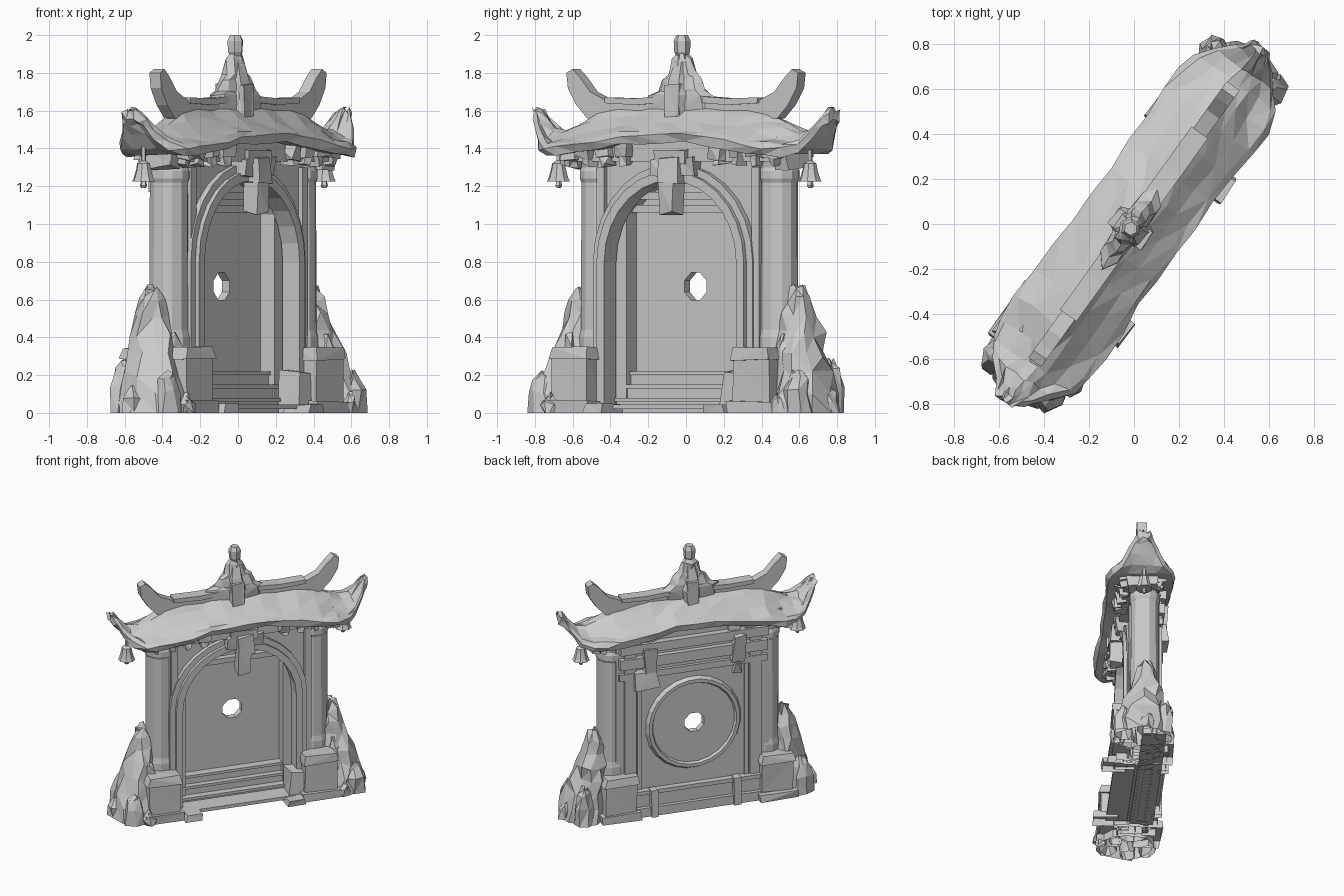
import bpy, bmesh, math, random
from mathutils import Matrix, Vector

random.seed(4)
if "Cube" in bpy.data.objects:
    bpy.data.objects.remove(bpy.data.objects["Cube"], do_unlink=True)

TURN = Matrix.Rotation(math.radians(54.3), 4, 'Z')   # the gate stands diagonally

stone = bpy.data.materials.new("grey_stone")
stone.use_nodes = True
GREY = (0.6, 0.6, 0.6, 1)
stone.diffuse_color = GREY
stone.node_tree.nodes["Principled BSDF"].inputs["Base Color"].default_value = GREY


def finish(name, bm, jitter=0.0):
    """Turn a bmesh built in gate space into a placed object, open where it meets the ground."""
    for v in bm.verts:
        lift = v.co.z > 1e-4
        v.co += Vector([random.uniform(-jitter, jitter) for _ in range(3)])
        v.co.z = max(v.co.z, 0) if lift else 0
    bmesh.ops.recalc_face_normals(bm, faces=bm.faces[:])
    ground = [f for f in bm.faces if all(v.co.z < 1e-4 for v in f.verts)]
    bmesh.ops.delete(bm, geom=ground, context='FACES_ONLY')
    if jitter:
        bmesh.ops.triangulate(bm, faces=bm.faces[:])
    bm.transform(TURN)
    mesh = bpy.data.meshes.new(name)
    bm.to_mesh(mesh)
    bm.free()
    mesh.materials.append(stone)
    obj = bpy.data.objects.new(name, mesh)
    bpy.context.collection.objects.link(obj)
    return obj


def loft(name, rings, jitter=0.0, cap=True, loop=False):
    """Skin a list of closed rings of points."""
    bm = bmesh.new()
    rows = [[bm.verts.new(p) for p in ring] for ring in rings]
    pairs = list(zip(rows, rows[1:])) + ([(rows[-1], rows[0])] if loop else [])
    for a, b in pairs:
        for i in range(len(a)):
            j = (i + 1) % len(a)
            bm.faces.new((a[i], a[j], b[j], b[i]))
    if cap:
        bm.faces.new(rows[0])
        bm.faces.new(rows[-1])
    return finish(name, bm, jitter)


def prism(name, outline, y0, y1):
    """Extrude an x-z outline through the depth of the gate."""
    return loft(name, [[(x, y, z) for x, z in outline] for y in (y0, y1)])


def mirrored(half):
    return half + [(-x, z) for x, z in reversed(half) if abs(x) > 1e-4]


def box(name, x, y, z, jitter=0.0, taper=1.0):
    """Box from (min, max) ranges, with an optional narrower top."""
    cx, cy = sum(x) / 2, sum(y) / 2
    rings = []
    for h, k in ((z[0], 1), (z[1], taper)):
        rings.append([(cx + (px - cx) * k, cy + (py - cy) * k, h)
                      for px, py in ((x[0], y[0]), (x[1], y[0]), (x[1], y[1]), (x[0], y[1]))])
    return loft(name, rings, jitter)


def lathe(name, profile, centre, sides, axis='Z', cap=True):
    """Spin (radius, offset) pairs about a vertical or depth axis."""
    cx, cy, cz = centre
    rings = []
    for r, h in profile:
        ring = []
        for i in range(sides):
            a = math.tau * (i + 0.5) / sides
            p, q = r * math.cos(a), r * math.sin(a)
            ring.append((cx + p, cy + q, cz + h) if axis == 'Z' else (cx + p, cy + h, cz + q))
        rings.append(ring)
    return loft(name, rings, 0, cap, not cap)


def mound(name, levels, sides, jitter):
    """Stack of ovals: (x centre, y centre, half width, half depth, height)."""
    return loft(name, [[(cx + a * math.cos(math.tau * i / sides), cy + b * math.sin(math.tau * i / sides), z)
                        for i in range(sides)] for cx, cy, a, b, z in levels], jitter)


def arch_line(r, spring, steps=14):
    """Arch outline from right foot over the crown to left foot."""
    arc = [(ARCH_X + r * math.cos(math.pi * i / steps), spring + r * math.sin(math.pi * i / steps))
           for i in range(steps + 1)]
    return [(ARCH_X + r, 0)] + arc + [(ARCH_X - r, 0)]


# Front wall with arched opening, and the raised arch bands
SPRING, ARCH_X = 0.8, -0.025
prism("arch_wall", [(-0.58, 0), (-0.58, 1.36), (0.58, 1.36), (0.58, 0)] + arch_line(0.45, SPRING), -0.05, 0.1)
for label, outer, inner, front in (("outer_arch", 0.52, 0.46, -0.085), ("inner_arch", 0.48, 0.43, -0.11)):
    prism(label, arch_line(outer, SPRING)[::-1] + arch_line(inner, SPRING), front, 0)

# Back wall, round medallion and the small hole through both
back_wall = box("back_wall", (-0.58, 0.58), (0.1, 0.14), (0.01, 1.36))
medallion = lathe("medallion", [(0.05, 0.125), (0.05, 0.15), (0.31, 0.15), (0.32, 0.17), (0.345, 0.17),
                                (0.37, 0.125)], (-0.005, 0, 0.67), 24, 'Y', cap=False)
cutter = lathe("hole_cutter", [(0.078, -0.1), (0.078, 0.3)], (-0.01, 0, 0.67), 8, 'Y')
cutter.hide_render = True
cutter.hide_viewport = True
for target in (back_wall, medallion):
    cut = target.modifiers.new("hole", 'BOOLEAN')
    cut.operation = 'DIFFERENCE'
    cut.object = cutter

# Cross rails inside the arch and on the back, steps and floor
box("inside_rail_low", (-0.44, 0.4), (0.05, 0.11), (1.06, 1.1))
box("inside_rail_high", (-0.42, 0.38), (0.03, 0.11), (1.13, 1.17))
for z0, z1, out in ((1.08, 1.13, 0.165), (1.17, 1.25, 0.18), (1.29, 1.36, 0.19)):
    box("back_rail", (-0.56, 0.56), (0.1, out), (z0, z1))
box("floor_slab", (-0.45, 0.85), (0, 0.17), (0.005, 0.05))
box("threshold", (-0.44, 0.4), (-0.17, 0), (0.02, 0.045))
for z1, y0 in ((0.08, -0.02), (0.15, 0.02), (0.22, 0.05)):
    box("step", (-0.44, 0.4), (y0, 0.11), (0, z1 - 0.02))
    box("step_lip", (-0.44, 0.4), (y0 - 0.015, 0.11), (z1 - 0.02, z1))
box("back_footing", (-0.6, 0.6), (0.1, 0.2), (0, 0.07))
box("back_base", (-0.6, 0.6), (0.1, 0.17), (0.07, 0.17))
box("back_base_lip", (-0.6, 0.6), (0.1, 0.19), (0.17, 0.2))

# Columns, plinths and everything that repeats at both ends
for side, s in (("left", 1), ("right", -1)):
    def span(a, b, shift=0.0):
        return tuple(sorted((a * s + shift, b * s + shift)))

    lathe(side + "_column", [(0.115, 0), (0.115, 0.4), (0.106, 0.44), (0.103, 1.22), (0.112, 1.24),
                             (0.112, 1.28), (0.103, 1.3), (0.12, 1.4)], (0.58 * s, 0.033, 0), 12)
    box(side + "_front_pilaster", span(0.48, 0.53), (-0.075, 0), (0, 1.3))
    box(side + "_inner_jamb", span(0.37, 0.45, ARCH_X), (0.01, 0.11), (0, 1.05))
    box(side + "_back_pilaster", span(0.43, 0.52), (0.1, 0.16), (0, 1.3))
    box(side + "_back_edge", span(0.39, 0.42), (0.1, 0.15), (0.2, 1.1))
    for face, f, out in (("front", -1, 0.195), ("back", 1, 0.215)):
        def deep(a, b):
            return tuple(sorted((a * f, b * f)))

        name = side + "_" + face
        box(name + "_plinth_foot", span(0.45, 0.74, -0.03), deep(0.05, out + 0.025), (0, 0.06), 0.008)
        box(name + "_plinth", span(0.475, 0.71, -0.03), deep(0.05, out), (0.06, 0.29), 0.006)
        box(name + "_plinth_cap", span(0.46, 0.72, -0.03), deep(0.05, out + 0.015), (0.28, 0.345), 0.008, 0.88)
        # Bracket blocks under the eaves
        for i in range(4):
            x = 0.27 + 0.12 * i
            box(name + "_bracket", span(x, x + 0.075), deep(0.06, 0.17), (1.35, 1.43), 0.018)
            box(name + "_bracket_tip", span(x + 0.015, x + 0.06), deep(0.08, 0.15), (1.31, 1.36), 0.014)
    box(side + "_arch_foot_toe", span(0.32, 0.45, -0.03), (-0.26, -0.08), (0, 0.045), 0.012)
    box(side + "_back_post", span(0.29, 0.34), (0.15, 0.225), (0, 0.21), 0.005)
    box(side + "_back_hanger", span(0.29, 0.39), (0.12, 0.21), (1.12, 1.32), 0.018)
    box(side + "_back_hanger_tip", span(0.31, 0.37), (0.13, 0.19), (1.02, 1.13), 0.018)
    box(side + "_end_bracket", span(0.64, 0.74), (-0.1, 0.12), (1.3, 1.41), 0.02)
    # Hanging bell
    bell_at = (0.82 * s - 0.02, 0.012, 0)
    lathe(side + "_bell_cord", [(0.014, 1.31), (0.014, 1.45)], bell_at, 5)
    lathe(side + "_bell", [(0.062, 1.225), (0.053, 1.245), (0.04, 1.29), (0.035, 1.32), (0.012, 1.335)], bell_at, 8)
    lathe(side + "_bell_clapper", [(0.012, 1.19), (0.02, 1.205), (0.01, 1.24)], bell_at, 5)
    # Rock pile climbing the end, with smaller boulders at its foot
    mound(side + "_rock_pile", [(0.78 * s, 0, 0.17, 0.2, 0), (0.78 * s, 0, 0.16, 0.19, 0.1),
                                (0.765 * s, 0.01, 0.135, 0.17, 0.21), (0.75 * s, 0.02, 0.115, 0.15, 0.31),
                                (0.73 * s, 0.03, 0.1, 0.12, 0.42), (0.71 * s, 0.04, 0.085, 0.09, 0.52),
                                (0.71 * s, 0.04, 0.06, 0.06, 0.6), (0.71 * s, 0.04, 0.03, 0.03, 0.66)], 10, 0.022)
    for x, y, r, h in ((0.83, -0.14, 0.085, 0.22), (0.83, 0.155, 0.08, 0.28), (0.9, 0.02, 0.07, 0.14),
                       (0.74, -0.19, 0.05, 0.1), (0.7, -0.08, 0.06, 0.42)):
        mound(side + "_boulder", [(x * s, y, r, r * 0.85, 0), (x * s, y, r * 0.95, r * 0.8, h * 0.5),
                                  (x * s, y, r * 0.6, r * 0.5, h * 0.85), (x * s, y, r * 0.2, r * 0.2, h)], 7, 0.014)

# Odd pieces found on one side only
box("arch_foot", (0.34, 0.47), (-0.155, -0.03), (0, 0.22), 0.014, 0.85)
box("back_carving", (0.28, 0.46), (0.12, 0.2), (1.0, 1.13), 0.02)

# Beam and swept roof: stations of (x, half depth, eave height, crown height)
box("eave_beam", (-0.68, 0.68), (-0.12, 0.14), (1.33, 1.46))
half = [(0, 0.215, 1.48, 1.62), (0.14, 0.215, 1.475, 1.62), (0.28, 0.22, 1.46, 1.61), (0.42, 0.228, 1.44, 1.6),
        (0.56, 0.237, 1.42, 1.58), (0.68, 0.235, 1.405, 1.53), (0.77, 0.205, 1.405, 1.49),
        (0.84, 0.15, 1.43, 1.5), (0.9, 0.095, 1.5, 1.56), (0.945, 0.06, 1.56, 1.61), (0.97, 0.035, 1.59, 1.615)]
stations = [(-x, d, e, c) for x, d, e, c in half[:0:-1]] + half
rings = []
for x, d, e, c in stations:
    slope = [(d, e - 0.045), (d + 0.012, e), (d * 0.93, e + 0.025), (d * 0.6, e + (c - e) * 0.42),
             (d * 0.3, e + (c - e) * 0.78), (d * 0.12, c)]
    ring = slope + [(-y, z) for y, z in reversed(slope)] + [(-d * 0.5, e - 0.035), (d * 0.5, e - 0.035)]
    rings.append([(x, y, z) for y, z in ring])
loft("roof", rings, 0.01)

# Ridge with curled ends
prism("ridge", mirrored([(0, 1.67), (0.3, 1.65), (0.5, 1.655), (0.6, 1.7), (0.67, 1.78), (0.715, 1.82),
                         (0.755, 1.8), (0.745, 1.72), (0.69, 1.63), (0.62, 1.56), (0.3, 1.54), (0, 1.56)]),
      -0.035, 0.035)
prism("ridge_cap", mirrored([(0, 1.685), (0.3, 1.665), (0.5, 1.67), (0.5, 1.64), (0.3, 1.63), (0, 1.65)]),
      -0.045, 0.045)

# Flame-shaped crest, pendant and finial
MID = -0.025
mound("crest", [(MID, 0, 0.25, 0.05, 1.6), (MID, 0, 0.22, 0.06, 1.68), (MID, 0, 0.16, 0.06, 1.71),
                (MID, 0, 0.13, 0.055, 1.77), (MID, 0, 0.09, 0.05, 1.8), (MID, 0, 0.07, 0.045, 1.87),
                (MID, 0, 0.03, 0.03, 1.91)], 8, 0.01)
mound("crest_heart", [(MID, 0, 0.08, 0.1, 1.58), (MID, 0, 0.09, 0.1, 1.68), (MID, 0, 0.07, 0.075, 1.76),
                      (MID, 0, 0.05, 0.04, 1.86)], 6, 0.008)
box("crest_pendant", (MID - 0.045, MID + 0.045), (-0.095, 0.095), (1.57, 1.74), 0.008)
lathe("finial", [(0.045, 1.84), (0.032, 1.89), (0.042, 1.91), (0.045, 1.97), (0.03, 2.0)], (MID, 0, 0), 6)

# Keystone carving on the arch crown
box("keystone", (-0.07, 0.07), (-0.175, -0.05), (1.22, 1.35), 0.014)
box("keystone_cap", (-0.1, 0.1), (-0.15, -0.05), (1.33, 1.4), 0.014)
box("keystone_drop", (-0.045, 0.035), (-0.165, -0.08), (1.06, 1.23), 0.014)
for s in (1, -1):
    box("keystone_wing", tuple(sorted((0.06 * s, 0.14 * s))), (-0.14, -0.05), (1.26, 1.35), 0.014)
